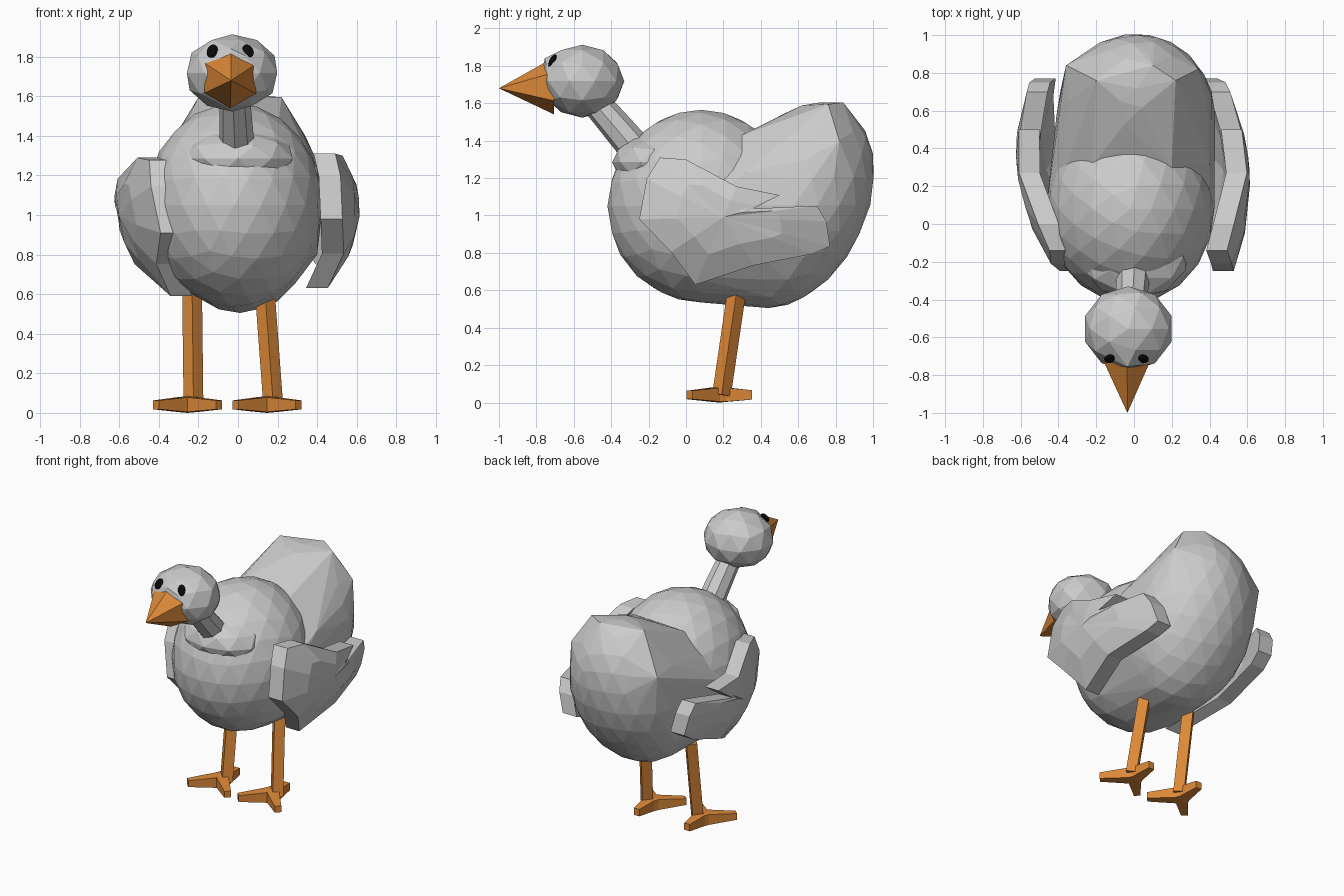
import bpy, bmesh, math
from mathutils import Vector, Matrix

if "Cube" in bpy.data.objects:
    bpy.data.objects.remove(bpy.data.objects["Cube"])


def material(name, rgb):
    m = bpy.data.materials.new(name)
    m.diffuse_color = (*rgb, 1)
    m.use_nodes = True
    m.node_tree.nodes["Principled BSDF"].inputs["Base Color"].default_value = m.diffuse_color
    return m


ORANGE = material("orange", (0.72, 0.25, 0.04))
BLACK = material("black", (0.003, 0.003, 0.004))


def finish(name, bm, mat=None):
    bmesh.ops.recalc_face_normals(bm, faces=bm.faces[:])
    me = bpy.data.meshes.new(name)
    bm.to_mesh(me)
    bm.free()
    ob = bpy.data.objects.new(name, me)
    bpy.context.collection.objects.link(ob)
    if mat:
        me.materials.append(mat)
    return ob


def ball(center, radii, sub):
    bm = bmesh.new()
    bmesh.ops.create_icosphere(bm, subdivisions=sub, radius=1)
    for v in bm.verts:
        v.co = Vector(center) + Vector([c * r for c, r in zip(v.co, radii)])
    return bm


def rod(name, a, b, r1, r2, sides, mat=None):
    a, b = Vector(a), Vector(b)
    q = Vector((0, 0, 1)).rotation_difference((b - a).normalized())
    bm = bmesh.new()
    bmesh.ops.create_cone(bm, cap_ends=True, segments=sides, radius1=r1, radius2=r2,
                          depth=(b - a).length,
                          matrix=Matrix.Translation((a + b) / 2) @ q.to_matrix().to_4x4())
    return finish(name, bm, mat)


def slab(name, outline, center, place, mat=None):
    """Two-sided plate from an outline; place(u, v, side) gives the 3D point."""
    bm = bmesh.new()
    n = len(outline)
    rims = []
    for side in (0, 1):
        rings = []
        for s in (1, 0.55):
            rings.append([bm.verts.new(place(center[0] + (u - center[0]) * s,
                                             center[1] + (v - center[1]) * s, side))
                          for u, v in outline])
        hub = bm.verts.new(place(*center, side))
        for i in range(n):
            j = (i + 1) % n
            bm.faces.new((rings[0][i], rings[0][j], rings[1][j], rings[1][i]))
            bm.faces.new((rings[1][i], rings[1][j], hub))
        rims.append(rings[0])
    for i in range(n):
        j = (i + 1) % n
        bm.faces.new((rims[0][i], rims[0][j], rims[1][j], rims[1][i]))
    return finish(name, bm, mat)


# Round front body and the swollen breast under the neck
front = ball((-0.02, 0.08, 1.05), (0.445, 0.50, 0.515), 3)
belly = [v.co.copy() for v in front.verts if v.co.z < 1.1]
finish("body", front)
finish("breast", ball((0, -0.175, 1.285), (0.29, 0.22, 0.15), 2))

# Rear body: leaning egg hulled with the belly and the flat panels on its top
egg = ball((0.01, 0.58, 1.055), (0.42, 0.405, 0.55), 3)
points = [v.co + Vector((0, 0.25 * (v.co.z - 1.055), 0)) for v in egg.verts]
egg.free()
points += belly + [Vector(p) for p in (
    (-0.36, 0.30, 1.27), (-0.22, 0.31, 1.42), (0.02, 0.38, 1.45), (0.20, 0.30, 1.43),
    (0.40, 0.32, 1.23), (-0.20, 0.76, 1.595), (0.10, 0.84, 1.605), (0.22, 0.76, 1.595),
    (-0.36, 0.84, 1.33), (0.34, 0.82, 1.40), (0.40, 0.38, 0.80), (-0.41, 0.38, 0.80))]
bm = bmesh.new()
for p in points:
    bm.verts.new(p)
bmesh.ops.convex_hull(bm, input=bm.verts[:])
bmesh.ops.delete(bm, geom=[v for v in bm.verts if not v.link_faces], context='VERTS')
finish("tail", bm)

# Neck
rod("neck", (-0.02, -0.53, 1.66), (0, -0.17, 1.24), 0.075, 0.095, 8)

# Head with a small brow point pulled out between the eyes
bm = ball((-0.03, -0.555, 1.718), (0.24, 0.225, 0.195), 2)
brow = Vector((-0.035, -0.755, 1.84))
min(bm.verts, key=lambda v: (v.co - brow).length).co = brow
finish("head", bm)

# Beak and eyes
rod("beak", (-0.038, -0.71, 1.69), (-0.035, -1.0, 1.68), 0.15, 0, 6, ORANGE)
for x, name, tilt in ((-0.13, "left_eye", 0.3), (0.05, "right_eye", -0.3)):
    bm = ball((0, 0, 0), (0.027, 0.016, 0.038), 3)
    bmesh.ops.transform(bm, verts=bm.verts[:], matrix=Matrix.Translation((x, -0.714, 1.828))
                        @ Matrix.Rotation(-0.5, 4, 'X') @ Matrix.Rotation(tilt, 4, 'Y'))
    finish(name, bm, BLACK)

# Wings: curved shells with a feather notch at the back; the left one is raised at the rear
WING = [(-0.25, 0.99), (-0.21, 1.20), (-0.14, 1.31), (0.0, 1.30), (0.27, 1.16),
        (0.50, 1.115), (0.36, 1.045), (0.70, 1.06), (0.75, 0.98), (0.77, 0.85),
        (0.68, 0.81), (0.36, 0.75), (0.05, 0.65), (-0.08, 0.82)]


def wing(name, sign, width, bend, y0, z0, stretch, lift):
    def place(y, z, side):
        x = width - bend * (y - y0) ** 2 - 0.11 * side
        z = 1.32 + (z - 1.32) * stretch + lift * (y - 0.05)
        return (sign * (x - 0.95 * (z - z0) ** 2), y, z)
    slab(name, WING, (0.2, 1.0), place)


wing("right_wing", 1, 0.615, 0.42, 0.2, 1.03, 1.03, 0)
wing("left_wing", -1, 0.625, 0.52, 0.38, 1.08, 1.09, 0.17)

# Foot outline: two diagonal front toes and one back toe
FOOT = []
for angle, length in ((-135, 0.225), (-45, 0.225), (90, 0.175)):
    a = math.radians(angle)
    d, p = Vector((math.cos(a), math.sin(a))), Vector((-math.sin(a), math.cos(a)))
    for along, across in ((0.035, -0.04), (length, -0.022), (length, 0.022), (0.035, 0.04)):
        FOOT.append(tuple(d * along + p * across))

# Legs and feet
for side, top, x, fx in (("left", -0.232, -0.225, -0.255), ("right", 0.135, 0.178, 0.147)):
    rod(side + "_leg", (x, 0.19, 0.04), (top, 0.275, 0.62), 0.05, 0.05, 4, ORANGE)

    def place(u, v, face, fx=fx):
        tip = min(1, math.hypot(u, v) / 0.2)
        z = 0.018 * tip if face else 0.085 - 0.022 * tip
        return (fx + u, 0.178 + v, z)
    slab(side + "_foot", FOOT, (0, 0), place, ORANGE)
